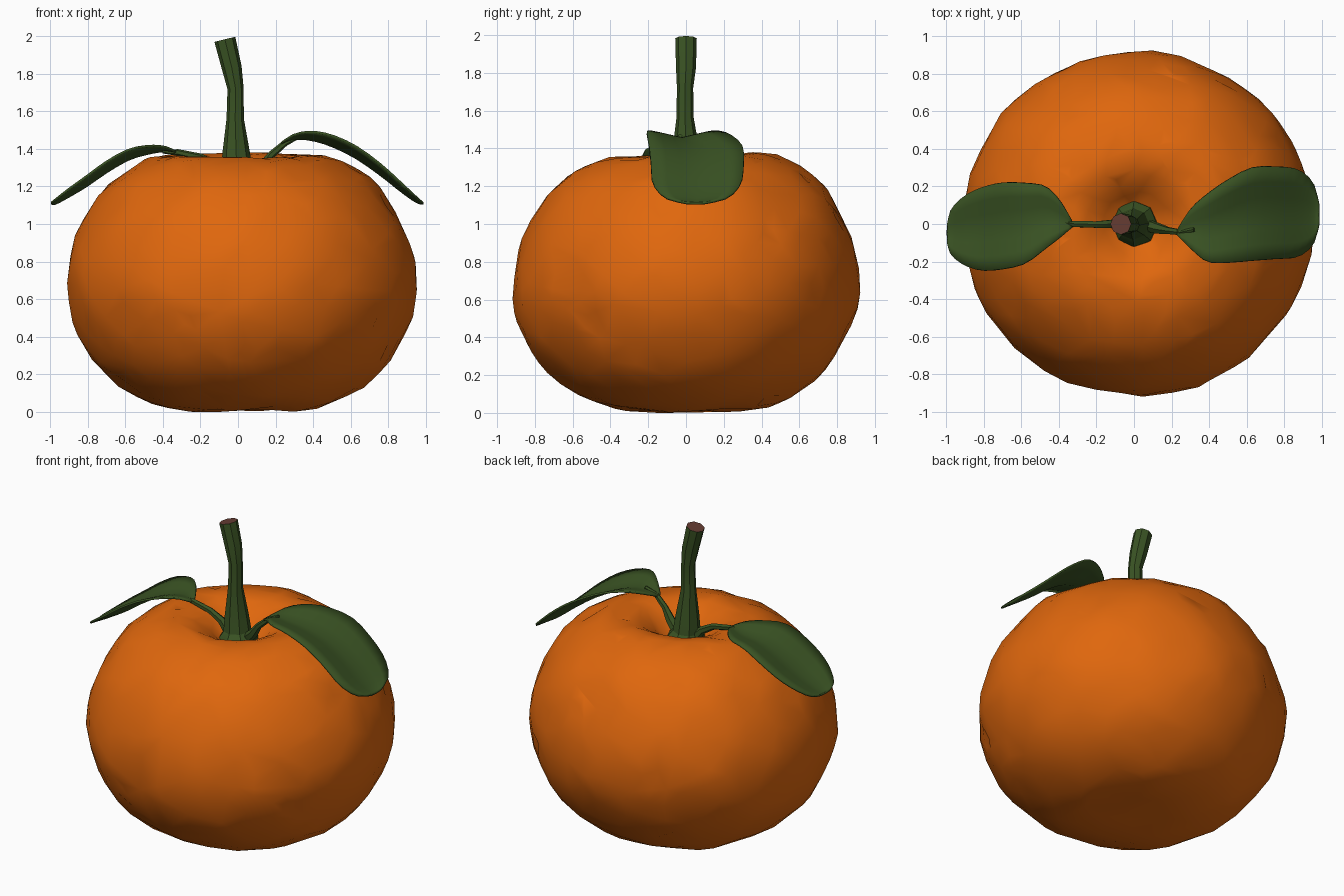
import bpy, bmesh, math, random
from mathutils import Vector, noise

random.seed(4)
if "Cube" in bpy.data.objects:
    bpy.data.objects.remove(bpy.data.objects["Cube"])


def material(name, rgb):
    m = bpy.data.materials.new(name)
    m.use_nodes = True
    m.diffuse_color = (*rgb, 1)
    bsdf = next(n for n in m.node_tree.nodes if n.type == "BSDF_PRINCIPLED")
    bsdf.inputs["Base Color"].default_value = (*rgb, 1)
    return m


ORANGE = material("orange peel", (0.74, 0.135, 0.004))
GREEN = material("leaf green", (0.042, 0.086, 0.017))
BROWN = material("cut stem brown", (0.13, 0.045, 0.032))


def finish(bm, name, mats, angle):
    """Turn a bmesh into an object with smooth shading below the angle."""
    bmesh.ops.recalc_face_normals(bm, faces=bm.faces)
    mesh = bpy.data.meshes.new(name)
    bm.to_mesh(mesh)
    bm.free()
    for m in mats:
        mesh.materials.append(m)
    ob = bpy.data.objects.new(name, mesh)
    bpy.context.collection.objects.link(ob)
    bpy.ops.object.select_all(action="DESELECT")
    ob.select_set(True)
    bpy.context.view_layer.objects.active = ob
    bpy.ops.object.shade_smooth_by_angle(angle=math.radians(angle))
    return ob


def spline(points, t):
    """Catmull-Rom point at t (0 to 1) along the list."""
    s = min(max(t, 0), 0.99999) * (len(points) - 1)
    i = int(s)
    f = s - i
    a, b, c, d = (Vector(points[min(max(i + k, 0), len(points) - 1)])
                  for k in (-1, 0, 1, 2))
    return 0.5 * (2 * b + (c - a) * f + (2 * a - 5 * b + 4 * c - d) * f ** 2
                  + (3 * b - a - 3 * c + d) * f ** 3)


# Fruit: a ball mapped onto a (radius, height) profile, then lightly dented
PROFILE = [(0, 1.2), (.1, 1.21), (.19, 1.29), (.3, 1.355), (.43, 1.36),
           (.57, 1.31), (.71, 1.21), (.82, 1.06), (.9, .88), (.93, .68),
           (.9, .5), (.82, .33), (.7, .19), (.55, .09), (.38, .035),
           (.2, .02), (0, .035)]
bm = bmesh.new()
bmesh.ops.create_icosphere(bm, subdivisions=5, radius=1)
for v in bm.verts:
    d = v.co.normalized()
    r, z = spline(PROFILE, math.acos(max(-1, min(1, d.z))) / math.pi)
    a = math.atan2(d.y, d.x)
    lobes = 1 + 0.008 * math.sin(5 * a + 1) * abs(d.z)
    p = Vector((r * math.cos(a) * lobes, 0.985 * r * math.sin(a) * lobes, z))
    p += d * 0.016 * noise.noise(d * 4) + d * 0.006 * noise.noise(d * 11)
    # Small pits gather on the back and left of the peel
    pitted = 0.05 if d.y + 0.5 * d.x > 0.3 and -0.4 < d.z < 0.8 else 0.006
    if random.random() < pitted:
        p -= d * random.uniform(0.008, 0.02)
    p.z += 0.02 * p.y * p.z
    v.co = p + Vector((0.02, 0, 0))
low = min(v.co.z for v in bm.verts)
for v in bm.verts:
    v.co.z -= low * max(0, 1 - v.co.z)
fruit = finish(bm, "fruit", [ORANGE], 32)
dec = fruit.modifiers.new("irregular facets", "DECIMATE")
dec.ratio = 0.25
fruit.modifiers.move(len(fruit.modifiers) - 1, 0)


def tube(name, rings, sides, mats, cap=0):
    """Loft rings of (x, y, z, radius) along a path and close both ends."""
    bm = bmesh.new()
    loops = []
    for i, (x, y, z, r) in enumerate(rings):
        before, after = rings[max(i - 1, 0)], rings[min(i + 1, len(rings) - 1)]
        axis = (Vector(after[:3]) - Vector(before[:3])).normalized()
        turn = Vector((0, 0, 1)).rotation_difference(axis)
        loops.append([bm.verts.new(Vector((x, y, z)) + turn @ Vector(
            (r * math.cos(k * math.tau / sides), r * math.sin(k * math.tau / sides), 0)))
            for k in range(sides)])
    for a, b in zip(loops, loops[1:]):
        for k in range(sides):
            n = (k + 1) % sides
            bm.faces.new((a[k], a[n], b[n], b[k]))
    bm.faces.new(loops[0])
    top = bm.faces.new(loops[-1])
    if cap:
        # Sunken cut end inside a green rim
        bmesh.ops.inset_region(bm, faces=[top], thickness=0.013, depth=-0.004)
        top.material_index = cap
    return finish(bm, name, mats, 25)


# Stem with flared calyx, bending over at the cut end
tube("stem", [(0, 0, 1.19, .13), (0, 0, 1.235, .12), (-.005, 0, 1.28, .085),
              (-.01, 0, 1.38, .073), (-.015, -.005, 1.56, .046),
              (-.013, -.005, 1.72, .043), (-.033, 0, 1.83, .053),
              (-.07, 0, 1.982, .057)], 8, [GREEN, BROWN], 1)

# Leaf stalks
tube("left_leaf_stalk", [(.05, 0, 1.23, .035), (.13, -.025, 1.3, .03),
                         (.18, -.035, 1.37, .02), (.25, -.045, 1.43, .017),
                         (.32, -.03, 1.465, .012)], 6, [GREEN])
tube("right_leaf_stalk", [(-.05, 0, 1.23, .035), (-.12, 0, 1.31, .025),
                          (-.2, -.003, 1.355, .02), (-.32, 0, 1.38, .018),
                          (-.4, .01, 1.385, .01)], 6, [GREEN])


def leaf(name, rows, fold):
    """Blade from rows of (x, front edge y, back edge y, z), folded on the midrib."""
    bm = bmesh.new()
    grid = []
    steps, across = 18, 6
    for i in range(steps + 1):
        x, y0, y1, z = spline(rows, i / steps)
        sag = fold * math.sin(math.pi * i / steps)
        grid.append([bm.verts.new((x, y0 + (y1 - y0) * k / across,
                                   z - sag * (1 - abs(2 * k / across - 1))))
                     for k in range(across + 1)])
    for a, b in zip(grid, grid[1:]):
        for k in range(across):
            bm.faces.new((a[k], a[k + 1], b[k + 1], b[k]))
    ob = finish(bm, name, [GREEN], 40)
    solid = ob.modifiers.new("thickness", "SOLIDIFY")
    solid.thickness = 0.012
    solid.offset = 0
    return ob


leaf("left_leaf", [(.23, -.06, -.03, 1.43), (.3, -.13, .08, 1.475),
                   (.39, -.2, .16, 1.49), (.5, -.205, .235, 1.47),
                   (.63, -.195, .3, 1.41), (.76, -.185, .305, 1.315),
                   (.87, -.175, .29, 1.215), (.95, -.11, .22, 1.14),
                   (.985, .0, .1, 1.11)], 0.06)
leaf("right_leaf", [(-.33, -.02, .02, 1.385), (-.39, -.07, .12, 1.41),
                    (-.47, -.13, .2, 1.415), (-.58, -.21, .218, 1.395),
                    (-.7, -.24, .22, 1.33), (-.81, -.247, .195, 1.25),
                    (-.9, -.22, .15, 1.185), (-.97, -.165, .08, 1.13),
                    (-.993, -.1, .0, 1.112)], 0.055)
